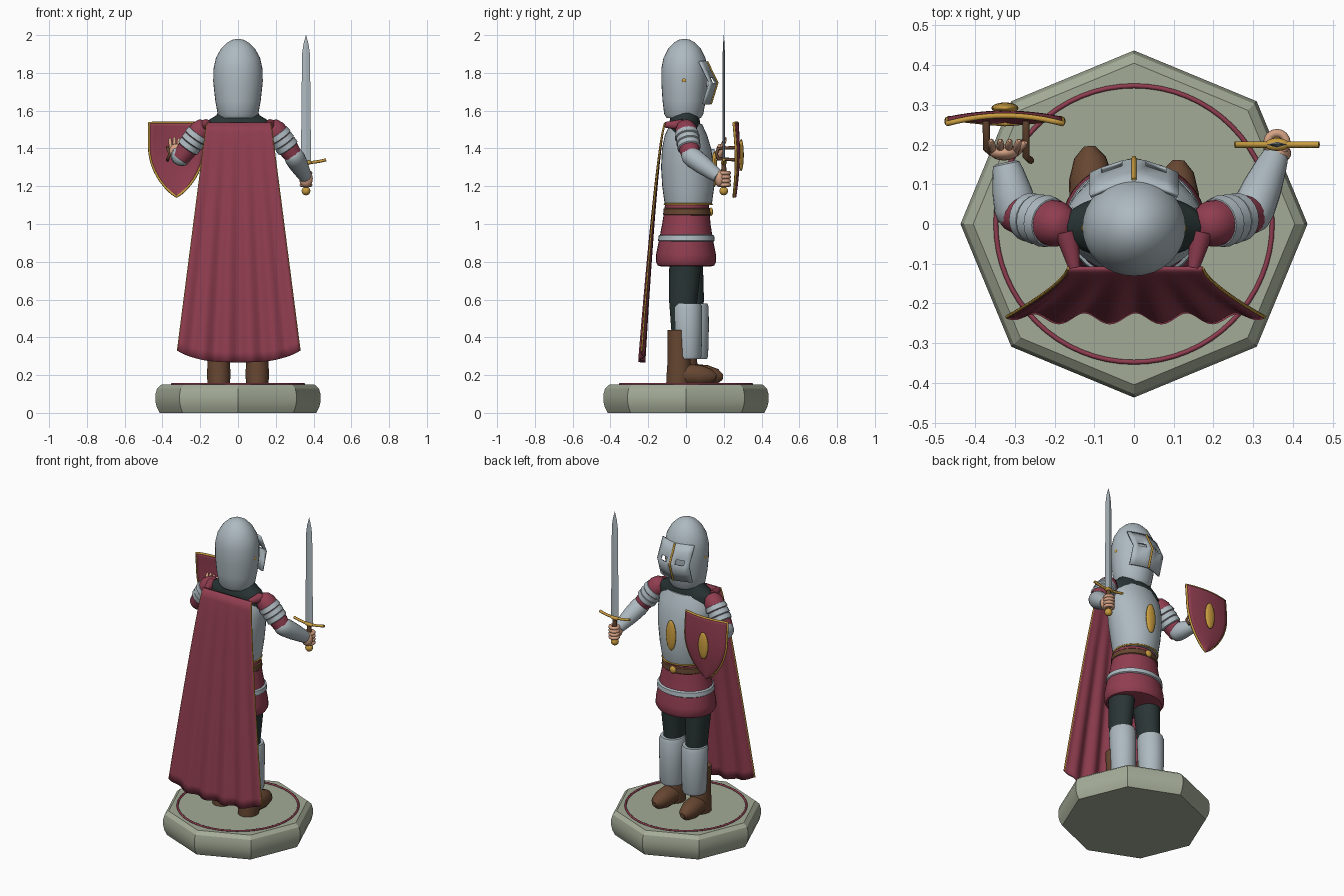
import bpy, bmesh, math
from mathutils import Vector, Matrix

if "Cube" in bpy.data.objects:
    bpy.data.objects.remove(bpy.data.objects["Cube"])


def material(name, r, g, b):
    m = bpy.data.materials.new(name)
    m.diffuse_color = (r, g, b, 1)
    m.use_nodes = True
    m.node_tree.nodes["Principled BSDF"].inputs["Base Color"].default_value = m.diffuse_color
    return m


STEEL = material("steel", .42, .49, .53)
RED = material("red_cloth", .28, .047, .08)
STONE = material("pale_stone", .37, .41, .31)
DARK = material("dark_mail", .023, .036, .036)
BROWN = material("brown_leather", .135, .062, .031)
GOLD = material("gold", .58, .33, .05)
SKIN = material("skin", .66, .36, .23)


def finish(name, bm, mat, angle=38):
    bmesh.ops.recalc_face_normals(bm, faces=bm.faces)
    me = bpy.data.meshes.new(name)
    bm.to_mesh(me)
    bm.free()
    me.materials.append(mat)
    me.polygons.foreach_set("use_smooth", [True] * len(me.polygons))
    me.set_sharp_from_angle(angle=math.radians(angle))
    ob = bpy.data.objects.new(name, me)
    bpy.context.collection.objects.link(ob)
    return ob


def loft(name, rings, mat, n=32, cx=0, matrix=None, angle=38):
    """Stack of ellipses given as (z, rx, ry, cy), closed at both ends."""
    bm = bmesh.new()
    loops = []
    for z, rx, ry, cy in rings:
        loops.append([bm.verts.new((cx + rx * math.cos(i * math.tau / n),
                                    cy + ry * math.sin(i * math.tau / n), z)) for i in range(n)])
    for a, b in zip(loops, loops[1:]):
        for i in range(n):
            bm.faces.new((a[i], a[(i + 1) % n], b[(i + 1) % n], b[i]))
    bm.faces.new(loops[0])
    bm.faces.new(loops[-1])
    if matrix:
        bm.transform(matrix)
    return finish(name, bm, mat, angle)


def limb(name, p0, p1, profile, mat, n=20):
    """Round part from p0 to p1 with (position, radius) pairs."""
    p0, p1 = Vector(p0), Vector(p1)
    d = p1 - p0
    m = Matrix.Translation(p0) @ d.to_track_quat('Z', 'Y').to_matrix().to_4x4()
    return loft(name, [(t * d.length, r, r, 0) for t, r in profile], mat, n, matrix=m)


def ball(name, loc, size, mat):
    bm = bmesh.new()
    bmesh.ops.create_uvsphere(bm, u_segments=20, v_segments=12, radius=1)
    bm.transform(Matrix.Translation(loc) @ Matrix.Diagonal((*size, 1)))
    return finish(name, bm, mat)


def sheet(name, f, us, vs, mat, thick, skip=()):
    """Surface f(u, v) given thickness; skip lists (column, row) openings."""
    bm = bmesh.new()
    g = [[bm.verts.new(f(u, v)) for u in us] for v in vs]
    for j in range(len(vs) - 1):
        for i in range(len(us) - 1):
            if (i, j) not in skip:
                bm.faces.new((g[j][i], g[j][i + 1], g[j + 1][i + 1], g[j + 1][i]))
    bmesh.ops.remove_doubles(bm, verts=bm.verts, dist=1e-5)
    ob = finish(name, bm, mat)
    s = ob.modifiers.new("thickness", 'SOLIDIFY')
    s.thickness, s.offset = thick, 0
    return ob


def cord(name, pts, radius, mat, closed=False):
    cu = bpy.data.curves.new(name, 'CURVE')
    cu.dimensions = '3D'
    cu.bevel_depth, cu.bevel_resolution, cu.use_fill_caps = radius, 2, True
    sp = cu.splines.new('POLY')
    sp.points.add(len(pts) - 1)
    for p, co in zip(sp.points, pts):
        p.co = (*co, 1)
    sp.use_cyclic_u = closed
    cu.materials.append(mat)
    ob = bpy.data.objects.new(name, cu)
    bpy.context.collection.objects.link(ob)


def circle(rx, ry, z, cx=0, cy=0, n=64):
    return [(cx + rx * math.cos(i * math.tau / n), cy + ry * math.sin(i * math.tau / n), z) for i in range(n)]


def span(a, b, n):
    return [a + (b - a) * i / n for i in range(n + 1)]


# Plinth
loft("plinth", [(z, r, r, 0) for z, r in ((0, .415), (.03, .43), (.06, .437), (.1, .437), (.13, .428), (.15, .405))],
     STONE, n=8, angle=30)
cord("plinth_ring", circle(.348, .348, .153), .006, RED, True)

# Legs, greaves and boots
for side, s, dy in (("left", -1, .02), ("right", 1, -.015)):
    x = s * .09
    loft(side + "_leg", [(.4, .055, .06, dy), (.6, .06, .075, dy), (.85, .075, .088, 0)], DARK, cx=x)
    loft(side + "_greave", [(.285, .066, .066, dy + .025), (.3, .072, .072, dy + .025), (.45, .075, .078, dy + .023),
                            (.56, .077, .08, dy + .02), (.58, .07, .073, dy + .02)], STEEL, cx=x)
    loft(side + "_boot", [(.15, .058, .065, dy - .025), (.2, .063, .068, dy - .02), (.28, .058, .06, dy - .022),
                          (.44, .06, .052, dy - .03)], BROWN, cx=s * .102)
    foot = [(0, .035), (.1, .05), (.35, .058), (.65, .056), (.88, .04), (1, .015)]
    limb(side + "_foot", (s * .1, dy - .06, .208), (s * .112, dy + .175, .19), foot, BROWN)

# Tunic skirt, hem band and belt
loft("tunic_skirt", [(.775, .15, .13, 0), (.78, .17, .15, 0), (.8, .182, .16, 0), (.84, .181, .158, 0),
                     (.92, .166, .142, 0), (1.0, .148, .128, .002), (1.11, .128, .115, .005)], RED)
loft("hem_band", [(.905, .165, .14, .002), (.912, .174, .15, .002), (.938, .17, .147, .002), (.945, .158, .135, .002)], STEEL)
loft("belt", [(1.045, .138, .121, .005), (1.05, .143, .126, .005), (1.08, .14, .124, .005), (1.085, .133, .118, .005)], BROWN)
ball("belt_buckle", (0, .132, 1.065), (.022, .012, .022), GOLD)

# Breastplate with collar and badge
loft("breastplate", [(1.1, .128, .122, .012), (1.12, .134, .127, .012), (1.2, .147, .138, .012), (1.3, .163, .14, .008),
                     (1.4, .173, .13, .003), (1.47, .168, .112, 0), (1.53, .13, .085, 0)], STEEL)
cord("breastplate_trim", circle(.131, .125, 1.105, cy=.012), .005, GOLD, True)
ball("chest_badge", (0, .15, 1.29), (.034, .015, .095), GOLD)
loft("mail_collar", [(1.46, .175, .075, -.005), (1.52, .182, .085, -.007), (1.545, .165, .08, -.007),
                     (1.575, .115, .075, -.005), (1.62, .09, .07, 0)], DARK)

# Helmet
loft("helmet", [(1.56, .095, .09, -.012), (1.58, .107, .103, -.012), (1.65, .12, .114, -.01), (1.74, .13, .122, -.008),
                (1.82, .13, .123, -.008), (1.88, .117, .111, -.008), (1.93, .089, .085, -.008), (1.96, .058, .056, -.008),
                (1.975, .03, .03, -.008), (1.98, .006, .006, -.008)], STEEL)


# Visor, with two eye openings
def visor(u, v):
    y = .105 + .055 * v / .5 if v < .5 else .16 - .035 * (v - .5) / .5
    return (.11 * u, y - .035 * abs(u) ** 1.5, 1.86 - .225 * v)


us, vs = [-1, -.73, -.27, 0, .27, .73, 1], [0, .2, .38, .5, .75, 1]
sheet("visor", visor, us, vs, STEEL, .01, skip={(1, 2), (4, 2)})
cord("visor_ridge", [Vector(visor(0, v)) + Vector((0, .006, 0)) for v in vs], .006, GOLD)
for s in (-1, 1):
    ball("visor_pivot", (s * .125, -.01, 1.76), (.008, .012, .012), GOLD)

# Arms with shoulder plates
hands = {-1: Vector((-.325, .165, 1.36)), 1: Vector((.362, .185, 1.24))}
for side, s in (("left", -1), ("right", 1)):
    sh, el = Vector((s * .195, 0, 1.5)), Vector((s * .295, .025, 1.36))
    ha = hands[s]
    limb(side + "_sleeve", sh, el, [(-.28, .02), (-.2, .042), (0, .058), (.3, .058), (.8, .053), (1.1, .045)], RED)
    for i in range(3):
        t = .12 + i * .2
        limb(side + "_shoulder_plate", sh, el, [(t, .055), (t + .01, .061), (t + .17, .066 - .002 * i), (t + .2, .055)], STEEL)
    limb(side + "_forearm_plate", el, ha, [(-.22, .015), (-.17, .035), (-.06, .05), (.1, .054), (.4, .05), (.75, .04), (.9, .034), (.93, .025)], STEEL)

# Sword hand gripping the hilt
gx, gy = .36, .2
ball("right_palm", (gx, gy - .022, 1.24), (.036, .026, .045), SKIN)
for i in range(4):
    cord("right_finger", circle(.024, .024, 1.207 + .021 * i, gx, gy + .005, 16), .0105, SKIN, True)

# Open hand behind the shield
ball("left_palm", (-.327, .18, 1.385), (.037, .02, .04), SKIN)
for i in range(4):
    x = -.355 + .019 * i
    limb("left_finger", (x, .185, 1.4), (x * 1.25 + .083, .21, 1.46 - .006 * abs(i - 1)),
         [(0, .009), (.5, .0095), (.9, .008), (1, .004)], SKIN, 10)
limb("left_thumb", (-.3, .18, 1.37), (-.272, .205, 1.415), [(0, .012), (.8, .01), (1, .004)], SKIN, 10)

# Sword
loft("sword_blade", [(1.32, .027, .007, gy), (1.9, .021, .006, gy), (1.95, .014, .004, gy), (2.0, .0005, .0005, gy)],
     STEEL, n=4, cx=gx, angle=10)
loft("sword_grip", [(1.18, .012, .012, gy), (1.25, .015, .015, gy), (1.325, .012, .012, gy)], BROWN, 16, gx)
ball("sword_pommel", (gx, gy, 1.175), (.023, .023, .023), GOLD)
guard = [(gx + .106 * u, gy, 1.325 + .015 * u * u) for u in span(-1, 1, 12)]
cord("sword_guard", guard, .008, GOLD)
ball("guard_center", (gx, gy, 1.325), (.032, .016, .013), GOLD)


# Shield with rim, badge and straps
def shield(u, v):
    w = .145 if v < .3 else .145 * max(0, 1 - ((v - .3) / .7) ** 2.1) ** .85
    bow = .02 * (1 - u * u) * (1 - v * .6) + .012 * math.sin(math.pi * v)
    return (-.325 + w * u, .253 + bow, 1.535 - .39 * v)


su, sv = span(-1, 1, 12), span(0, 1, 24)
sheet("shield", shield, su, sv, RED, .012)
rim = [shield(u, 0) for u in su] + [shield(1, v) for v in sv[1:]] + [shield(-1, v) for v in sv[-2:0:-1]]
cord("shield_rim", rim, .007, GOLD, True)
ball("shield_badge", (-.325, .292, 1.365), (.034, .014, .085), GOLD)
for x, a in ((-.372, .18), (-.272, .16)):
    cord("shield_strap", [(x, .26, 1.34), (x, a + .01, 1.345), (x + .012, a, 1.37), (x, a + .01, 1.4), (x, .26, 1.405)], .009, BROWN)


# Cape with deepening folds and gold side trim
def cape(u, v):
    fold = .014 * v * math.cos(u * 5 * math.pi) * (1 - u ** 8)
    bottom = .268 + .06 * abs(u) ** 3
    return (.004 + (.168 + .155 * v) * u, -.112 - .122 * v ** .72 + fold, 1.535 + (bottom - 1.535) * v)


cu, cv = span(-1, 1, 60), span(0, 1, 24)
sheet("cape", cape, cu, cv, RED, .01)
for s in (-1, 1):
    cord("cape_trim", [cape(s, v) for v in cv], .005, GOLD)
    limb("cape_fastening", (s * .15, -.11, 1.525), (s * .17, -.02, 1.525), [(0, .015), (1, .03)], RED)
